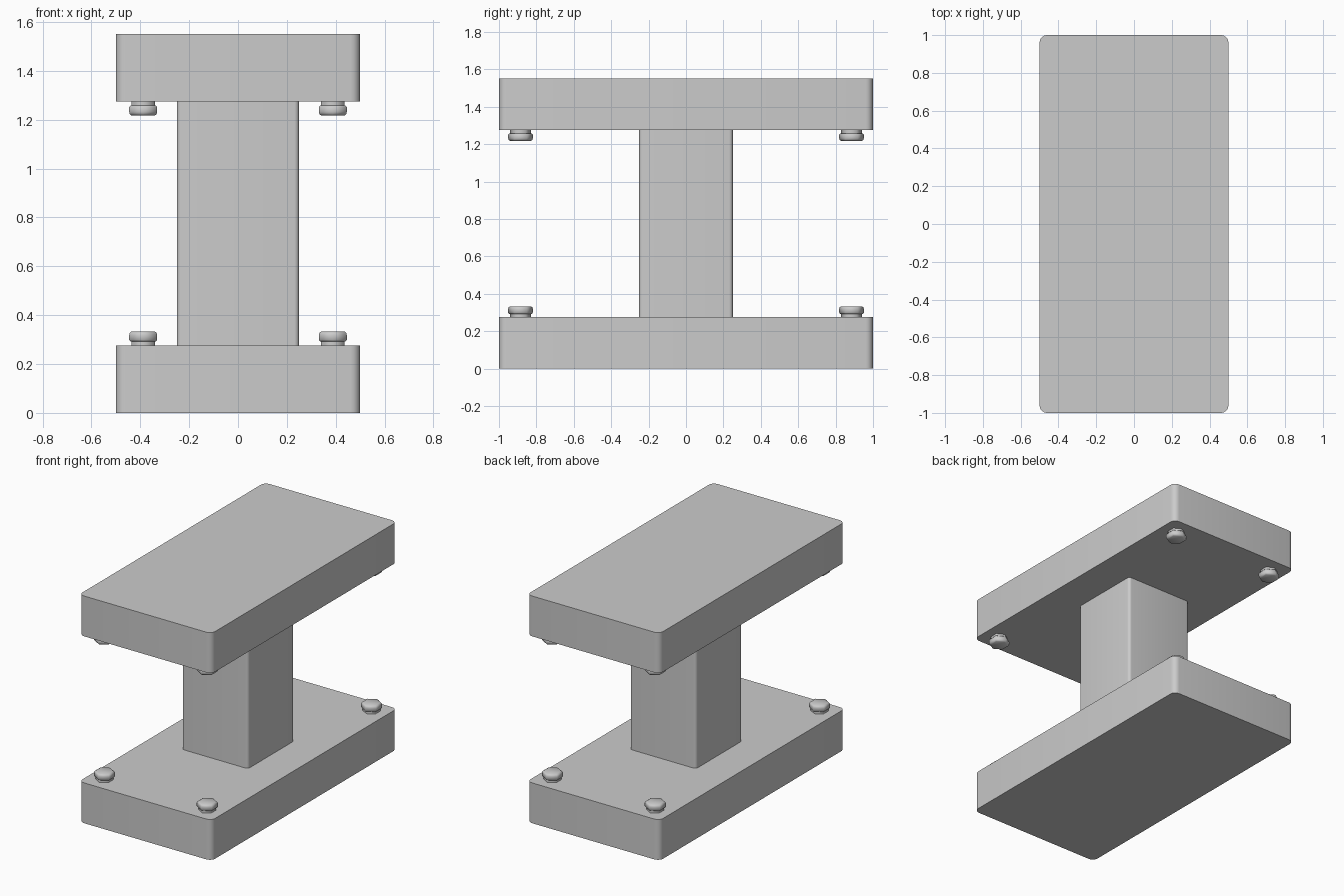
import bpy, bmesh
from math import pi, sin, cos, radians

if "Cube" in bpy.data.objects:
    bpy.data.objects.remove(bpy.data.objects["Cube"])

H, PLATE = 1.55, 0.275


def finish(name, bm, angle):
    bmesh.ops.recalc_face_normals(bm, faces=bm.faces)
    mesh = bpy.data.meshes.new(name)
    bm.to_mesh(mesh)
    bm.free()
    obj = bpy.data.objects.new(name, mesh)
    bpy.context.collection.objects.link(obj)
    bpy.ops.object.select_all(action='DESELECT')
    obj.select_set(True)
    bpy.context.view_layer.objects.active = obj
    bpy.ops.object.shade_smooth_by_angle(angle=radians(angle))
    return obj


def block(name, sx, sy, z0, z1, radius):
    # box with rounded upright edges
    bm = bmesh.new()
    bmesh.ops.create_cube(bm, size=1)
    for v in bm.verts:
        v.co.x *= sx
        v.co.y *= sy
        v.co.z = z0 if v.co.z < 0 else z1
    upright = [e for e in bm.edges if abs(e.verts[0].co.z - e.verts[1].co.z) > 0.01]
    bmesh.ops.bevel(bm, geom=upright, offset=radius, segments=5,
                    profile=0.5, affect='EDGES')
    return finish(name, bm, 30)


def bolt(name, x, y, base, up):
    # six-sided shank with a wider softened head, as (radius, height) rings
    profile = [(0.055, -0.01), (0.055, 0.017), (0.060, 0.017), (0.066, 0.024),
               (0.066, 0.044), (0.063, 0.053), (0.055, 0.058)]
    bm = bmesh.new()
    rings = [[bm.verts.new((x + r * sin(i * pi / 3), y + r * cos(i * pi / 3),
                            base + up * h)) for i in range(6)] for r, h in profile]
    for a, b in zip(rings, rings[1:]):
        for i in range(6):
            j = (i + 1) % 6
            bm.faces.new((a[i], a[j], b[j], b[i]))
    bm.faces.new(rings[0])
    bm.faces.new(rings[-1])
    return finish(name, bm, 65)


# Plates and column
block("bottom_plate", 1, 2, 0, PLATE, 0.04)
block("top_plate", 1, 2, H - PLATE, H, 0.04)
block("column", 0.5, 0.5, PLATE, H - PLATE, 0.02)

# Corner bolts on the facing sides of both plates
for level, base, up in (("bottom", PLATE, 1), ("top", H - PLATE, -1)):
    for side, sx in (("left", -1), ("right", 1)):
        for end, sy in (("front", -1), ("back", 1)):
            bolt(f"{level}_{end}_{side}_bolt", sx * 0.388, sy * 0.885, base, up)
